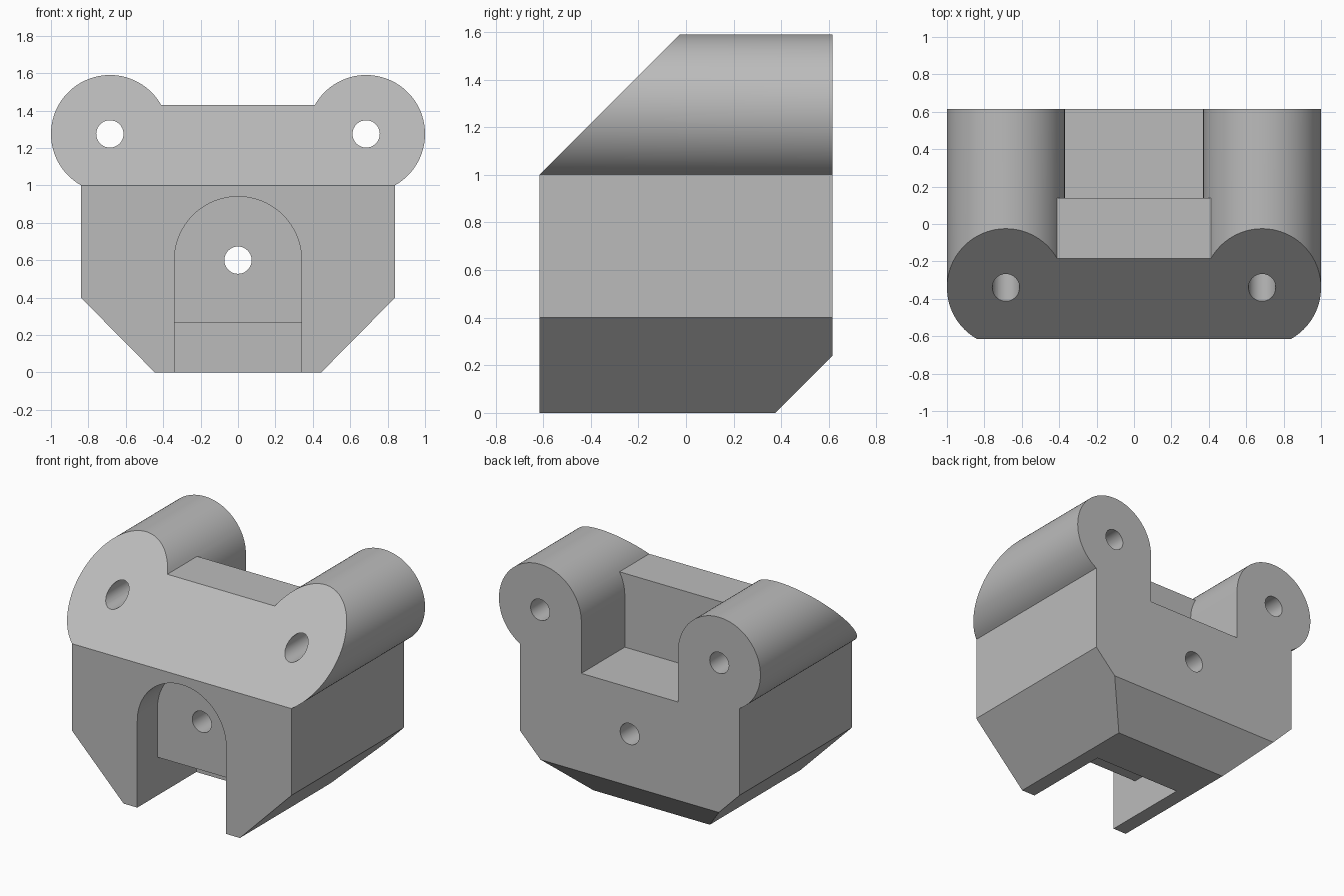
import bpy
import bmesh
from math import pi, cos, sin, acos, asin, radians
from mathutils import Vector

cube = bpy.data.objects.get("Cube")
if cube:
    bpy.data.objects.remove(cube, do_unlink=True)

HALF_Y = 0.615                 # half the block's depth
LUG_X, LUG_Z, LUG_R = 0.685, 1.275, 0.315
BODY_X, RAIL_Z = 0.84, 1.43
HOLE_R = 0.073

grey = bpy.data.materials.new("plain grey")
grey.use_nodes = True
colour = (0.5, 0.5, 0.5, 1)
grey.diffuse_color = colour
grey.node_tree.nodes["Principled BSDF"].inputs["Base Color"].default_value = colour


def arc(cx, cz, r, a0, a1, steps):
    return [(cx + r * cos(a0 + (a1 - a0) * i / steps),
             cz + r * sin(a0 + (a1 - a0) * i / steps)) for i in range(steps + 1)]


def mirrored(half):
    """Close a right-hand outline with its mirror image."""
    return half + [(-x, z) for x, z in reversed(half)]


def prism(name, outline, start, end, axis="y"):
    """Extrude an (x, z) outline along y, or a (y, z) outline along x."""
    bm = bmesh.new()
    if axis == "y":
        verts = [bm.verts.new((a, start, b)) for a, b in outline]
        step = Vector((0, end - start, 0))
    else:
        verts = [bm.verts.new((start, a, b)) for a, b in outline]
        step = Vector((end - start, 0, 0))
    face = bm.faces.new(verts)
    new = bmesh.ops.extrude_face_region(bm, geom=[face])["geom"]
    bmesh.ops.translate(bm, vec=step, verts=[v for v in new if isinstance(v, bmesh.types.BMVert)])
    bmesh.ops.recalc_face_normals(bm, faces=bm.faces)
    mesh = bpy.data.meshes.new(name)
    bm.to_mesh(mesh)
    bm.free()
    obj = bpy.data.objects.new(name, mesh)
    bpy.context.collection.objects.link(obj)
    mesh.materials.append(grey)
    return obj


def cut(target, cutter):
    cutter.hide_render = True
    mod = target.modifiers.new(cutter.name, "BOOLEAN")
    mod.operation, mod.solver, mod.object = "DIFFERENCE", "EXACT", cutter
    bpy.context.view_layer.objects.active = target
    bpy.ops.object.modifier_apply(modifier=mod.name)
    bpy.data.objects.remove(cutter, do_unlink=True)


# Block with two round lugs along its top corners
lug_start = -acos((BODY_X - LUG_X) / LUG_R)
lug_end = pi - asin((RAIL_Z - LUG_Z) / LUG_R)
lug = arc(LUG_X, LUG_Z, LUG_R, lug_start, lug_end, 56)
block = prism("bracket_block", mirrored([(0.445, 0), (BODY_X, 0.4)] + lug), -HALF_Y, HALF_Y)

# Sloped upper front and chamfered lower back
cut(block, prism("front_slope", [(-HALF_Y, 1), (0.385, 2), (-1, 2), (-1, 1)], -2, 2, "x"))
cut(block, prism("back_chamfer", [(0.275, -0.1), (0.715, 0.34), (0.715, -0.1)], -2, 2, "x"))

# Back notch between the lugs, following their round sides
notch = [(LUG_X - LUG_R, 0.92)] + arc(LUG_X, LUG_Z, LUG_R, pi, lug_end, 12) + [(0.3, 1.7)]
cut(block, prism("back_notch", mirrored(notch), 0.14, 1))

# Arched front recess and the longer slot beneath it
arch = [(0.34, -0.1)] + arc(0, 0.6, 0.34, 0, pi, 48) + [(-0.34, -0.1)]
cut(block, prism("front_arch", arch, -1, -0.395))
cut(block, prism("bottom_slot", mirrored([(0.34, -0.1), (0.34, 0.265)]), -1, 0.03))

# Through holes
for x, z in ((-LUG_X, LUG_Z), (LUG_X, LUG_Z), (0, 0.6)):
    cut(block, prism("hole", arc(x, z, HOLE_R, 0, 2 * pi, 40)[:-1], -1, 1))

# Smooth curves, sharp edges
bpy.ops.object.select_all(action="DESELECT")
block.select_set(True)
bpy.context.view_layer.objects.active = block
bpy.ops.object.shade_smooth_by_angle(angle=radians(25))
